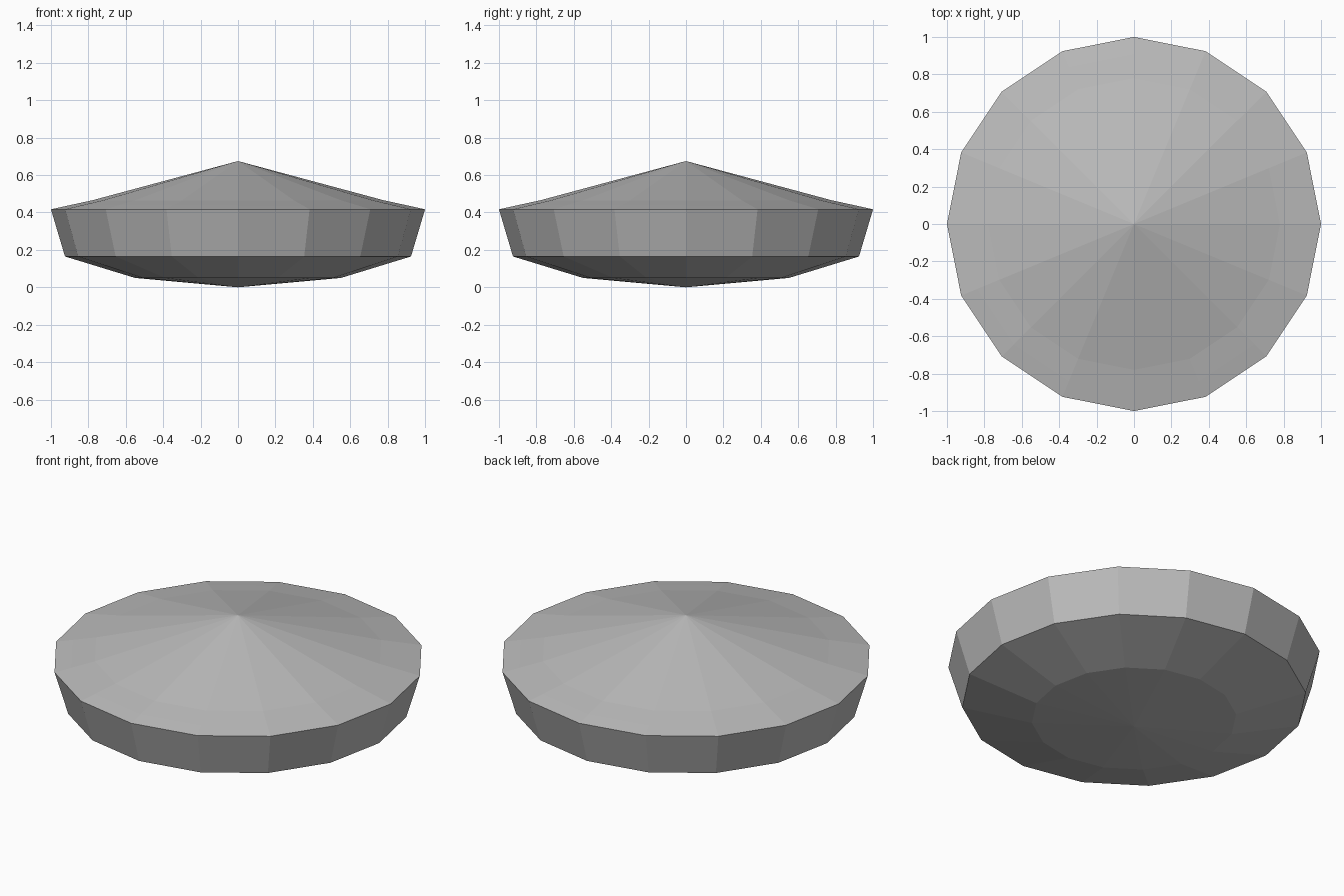
import bpy, bmesh, math

cube = bpy.data.objects.get("Cube")
if cube:
    bpy.data.objects.remove(cube, do_unlink=True)

SIDES = 16

grey = bpy.data.materials.new("plain grey")
grey.use_nodes = True
grey.diffuse_color = (0.5, 0.5, 0.5, 1)
grey.node_tree.nodes["Principled BSDF"].inputs["Base Color"].default_value = (0.5, 0.5, 0.5, 1)


def lathe(name, profile):
    """Flat-faced solid of revolution; radius 0 makes a single tip."""
    bm = bmesh.new()
    rings = []
    for r, z in profile:
        count = SIDES if r > 0 else 1
        rings.append([bm.verts.new((r * math.cos(math.tau * i / SIDES),
                                    r * math.sin(math.tau * i / SIDES), z))
                      for i in range(count)])
    for low, high in zip(rings, rings[1:]):
        for i in range(SIDES):
            j = (i + 1) % SIDES
            if len(low) == 1:
                bm.faces.new((low[0], high[j], high[i]))
            elif len(high) == 1:
                bm.faces.new((low[i], low[j], high[0]))
            else:
                bm.faces.new((low[i], low[j], high[j], high[i]))
    mesh = bpy.data.meshes.new(name)
    bm.to_mesh(mesh)
    bm.free()
    mesh.materials.append(grey)
    obj = bpy.data.objects.new(name, mesh)
    bpy.context.collection.objects.link(obj)
    return obj


# Shallow underside, flared side band and sloping rim
lathe("hull", [(0, 0), (0.55, 0.05), (0.925, 0.165), (1, 0.417), (0.91, 0.437)])
# Low conical roof sitting inside the rim
lathe("roof", [(0.91, 0.437), (0.78, 0.465), (0, 0.675)])
